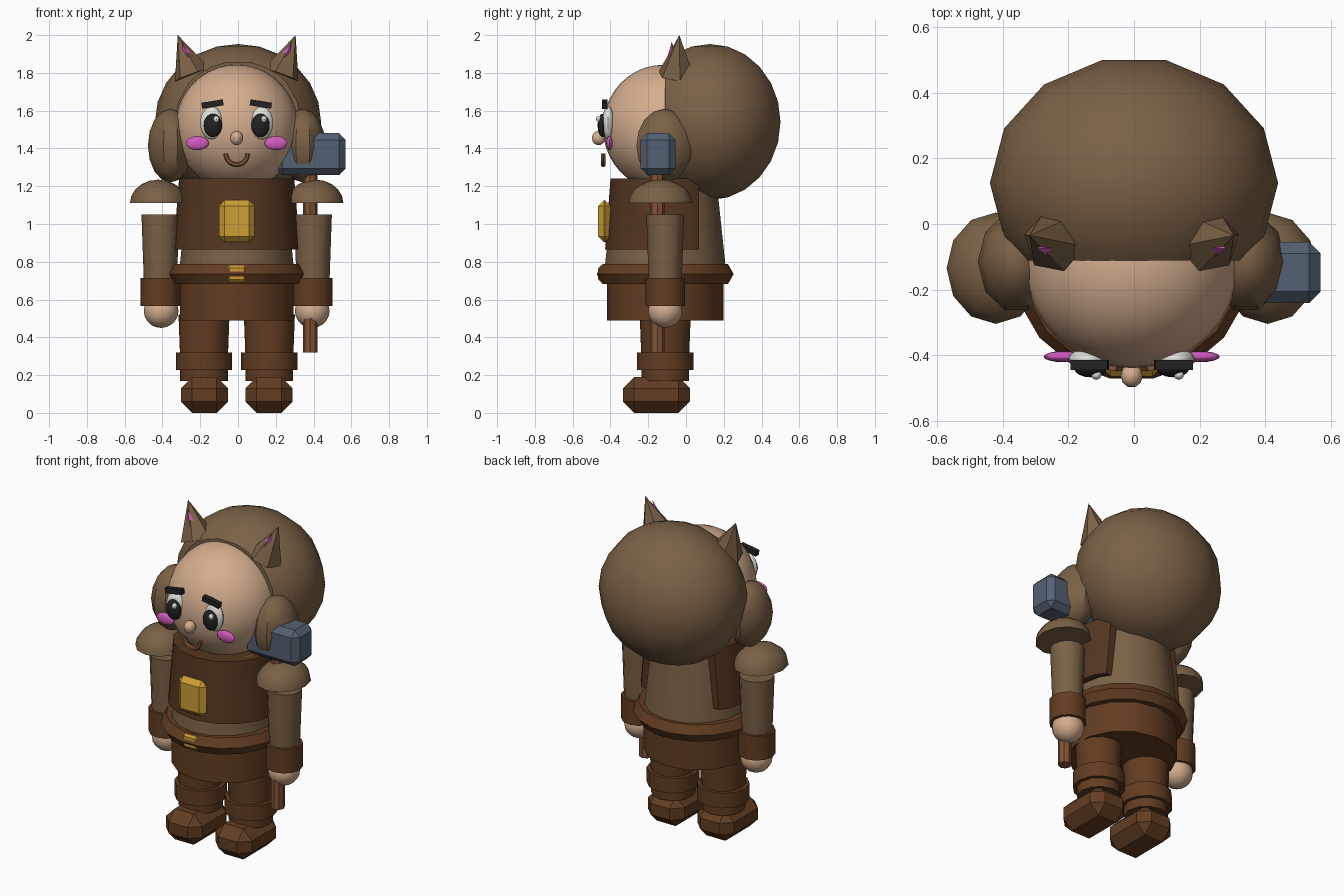
import bpy, bmesh, math
from mathutils import Vector, Matrix

if "Cube" in bpy.data.objects:
    bpy.data.objects.remove(bpy.data.objects["Cube"])

OX = -0.007   # body axis
CY = -0.11    # body depth axis


def material(name, rgb):
    m = bpy.data.materials.new(name)
    lin = [(c / 255 / 12.92) if c < 11 else ((c / 255 + 0.055) / 1.055) ** 2.4 for c in rgb]
    m.diffuse_color = (*lin, 1)
    m.use_nodes = True
    m.node_tree.nodes["Principled BSDF"].inputs["Base Color"].default_value = m.diffuse_color
    return m


FUR = material("fur_brown", (122, 97, 69))
SKIN = material("skin", (212, 174, 142))
LEATHER = material("leather", (98, 61, 33))
APRON = material("dark_leather", (84, 54, 32))
GOLD = material("gold", (204, 158, 52))
PINK = material("pink", (210, 92, 190))
STEEL = material("slate_steel", (84, 97, 114))
WOOD = material("wood", (130, 84, 54))
BLACK = material("black", (34, 34, 34))
WHITE = material("white", (225, 225, 218))


def finish(name, bm, mat, angle=35):
    bmesh.ops.recalc_face_normals(bm, faces=bm.faces)
    me = bpy.data.meshes.new(name)
    bm.to_mesh(me)
    bm.free()
    me.materials.append(mat)
    ob = bpy.data.objects.new(name, me)
    bpy.context.collection.objects.link(ob)
    if angle:
        bpy.ops.object.select_all(action='DESELECT')
        ob.select_set(True)
        bpy.context.view_layer.objects.active = ob
        bpy.ops.object.shade_smooth_by_angle(angle=math.radians(angle))
    return ob


def cut(bm, co, no):
    """Slice away what lies on the normal side and cap the hole."""
    geom = bm.verts[:] + bm.edges[:] + bm.faces[:]
    r = bmesh.ops.bisect_plane(bm, geom=geom, plane_co=co, plane_no=no, clear_outer=True)
    edges = [e for e in r["geom_cut"] if isinstance(e, bmesh.types.BMEdge)]
    bmesh.ops.contextual_create(bm, geom=edges)


def ball(name, c, r, mat, seg=14, rings=10, plane=None, angle=35):
    bm = bmesh.new()
    turn = Matrix.Rotation(math.pi / 2, 4, 'Z')
    bmesh.ops.create_uvsphere(bm, u_segments=seg, v_segments=rings, radius=1, matrix=turn)
    bmesh.ops.transform(bm, matrix=Matrix.Translation(c) @ Matrix.Diagonal((*r, 1)), verts=bm.verts)
    if plane:
        cut(bm, *plane)
    return finish(name, bm, mat, angle)


def frustum(name, x, y, z0, z1, r0, r1, mat, seg=12, ys=1.0, plane=None):
    bm = bmesh.new()
    bmesh.ops.create_cone(bm, cap_ends=True, segments=seg, radius1=r0, radius2=r1, depth=z1 - z0)
    m = Matrix.Translation((x, y, (z0 + z1) / 2)) @ Matrix.Diagonal((1, ys, 1, 1))
    bmesh.ops.transform(bm, matrix=m, verts=bm.verts)
    if plane:
        cut(bm, *plane)
    return finish(name, bm, mat)


def spike(name, base, tip, r, mat, seg=6):
    bm = bmesh.new()
    base, tip = Vector(base), Vector(tip)
    d = tip - base
    bmesh.ops.create_cone(bm, cap_ends=True, segments=seg, radius1=r, radius2=0, depth=d.length)
    m = Matrix.Translation((base + tip) / 2) @ d.to_track_quat('Z', 'Y').to_matrix().to_4x4()
    bmesh.ops.transform(bm, matrix=m, verts=bm.verts)
    return finish(name, bm, mat, 0)


def box(name, c, size, mat, bevel=0, tilt=0):
    bm = bmesh.new()
    bmesh.ops.create_cube(bm, size=1)
    bmesh.ops.scale(bm, vec=size, verts=bm.verts)
    if bevel:
        bmesh.ops.bevel(bm, geom=bm.edges[:], offset=bevel, segments=1, affect='EDGES')
    m = Matrix.Translation(c) @ Matrix.Rotation(tilt, 4, 'Y')
    bmesh.ops.transform(bm, matrix=m, verts=bm.verts)
    return finish(name, bm, mat, 0)


def ring(name, c, R, r, mat, seg, sides, a0=0, a1=2 * math.pi, upright=False):
    """Torus or open torus arc, lying flat or facing the front."""
    bm = bmesh.new()
    closed = abs(a1 - a0) > 6.28
    loops = []
    for i in range(seg if closed else seg + 1):
        a = a0 + (a1 - a0) * i / seg
        loop = []
        for j in range(sides):
            b = 2 * math.pi * j / sides
            d, h = R + r * math.cos(b), r * math.sin(b)
            p = Vector((d * math.cos(a), d * math.sin(a), h))
            if upright:
                p = Vector((p.x, p.z, p.y))
            loop.append(bm.verts.new(p + Vector(c)))
        loops.append(loop)
    for i in range(seg):
        A, B = loops[i], loops[(i + 1) % len(loops)]
        for j in range(sides):
            k = (j + 1) % sides
            bm.faces.new((A[j], A[k], B[k], B[j]))
    if not closed:
        bm.faces.new(loops[0])
        bm.faces.new(loops[-1])
    return finish(name, bm, mat)


# Head and hair
ball("head", (OX, -0.12, 1.51), (0.326, 0.32, 0.333), SKIN, 32, 20)
ball("back_hair", (OX + 0.007, 0.125, 1.54), (0.44, 0.385, 0.413), FUR, 14, 12,
     ((0, -0.112, 0), (0, -1, 0)))
ball("nose", (OX, -0.463, 1.455), (0.034, 0.037, 0.038), SKIN, 10, 8)
ring("mouth", (OX, -0.438, 1.372), 0.058, 0.013, WOOD, 10, 6, math.pi, 2 * math.pi, True)

# Torso
frustum("torso", OX, CY, 0.74, 1.24, 0.305, 0.255, FUR, 16, 1.06)
frustum("apron", OX, CY, 0.865, 1.24, 0.335, 0.305, APRON, 16, 0.95, ((0, 0.07, 0), (0, 1, 0)))
frustum("hips", OX, CY, 0.49, 0.74, 0.308, 0.308, LEATHER, 14)
ring("belt", (OX, CY, 0.735), 0.308, 0.06, LEATHER, 18, 6)
box("chest_badge", (OX, -0.432, 1.015), (0.188, 0.066, 0.222), GOLD, 0.03)
box("buckle", (OX, -0.44, 0.737), (0.1, 0.05, 0.085), GOLD, 0.012)

for s, side in ((-1, "right"), (1, "left")):
    X = lambda v: OX + s * v
    # Face features
    ball(side + "_eye", (X(0.133), -0.412, 1.535), (0.06, 0.032, 0.087), WHITE, 16, 10)
    ball(side + "_pupil", (X(0.126), -0.442, 1.522), (0.049, 0.026, 0.062), BLACK, 16, 10)
    ball(side + "_eye_glint", (X(0.126) + 0.018, -0.46, 1.555), (0.016, 0.016, 0.018), WHITE, 8, 6)
    ball(side + "_cheek", (X(0.208), -0.405, 1.428), (0.061, 0.017, 0.037), PINK, 16, 8)
    box(side + "_brow", (X(0.128), -0.43, 1.635), (0.115, 0.03, 0.032), BLACK, 0, s * 0.16)
    # Animal ears and side hair
    spike(side + "_ear", (X(0.235), -0.05, 1.79), (X(0.312), -0.035, 2.0), 0.1, FUR)
    spike(side + "_inner_ear", (X(0.235), -0.075, 1.83), (X(0.29), -0.075, 1.965), 0.04, PINK, 4)
    ball(side + "_side_hair", (X(0.35), -0.115, 1.415), (0.12, 0.155, 0.195), FUR, 10, 8)
    # Arm
    ball(side + "_shoulder_pad", (X(0.415), -0.135, 1.11), (0.15, 0.17, 0.125), FUR, 12, 10,
         ((0, 0, 1.11), (0, 0, -1)))
    frustum(side + "_sleeve", X(0.404), CY, 0.6, 1.05, 0.084, 0.1, FUR)
    frustum(side + "_cuff", X(0.403), CY, 0.565, 0.715, 0.105, 0.105, LEATHER)
    ball(side + "_hand", (X(0.4), CY, 0.54), (0.092, 0.092, 0.09), SKIN, 14, 10)
    # Leg and boot
    frustum(side + "_leg", X(0.173), CY, 0.17, 0.52, 0.122, 0.135, LEATHER)
    frustum(side + "_boot_shaft", X(0.173), CY, 0.17, 0.25, 0.126, 0.126, LEATHER)
    frustum(side + "_boot_cuff", X(0.173), CY, 0.227, 0.32, 0.149, 0.149, LEATHER)
    box(side + "_boot", (X(0.171), -0.157, 0.095), (0.25, 0.355, 0.19), LEATHER, 0.06)

# Hammer held in the left hand
frustum("hammer_handle", 0.382, -0.152, 0.32, 1.37, 0.039, 0.039, WOOD, 8)
box("hammer_head", (0.385, -0.148, 1.37), (0.37, 0.186, 0.222), STEEL, 0.035)
